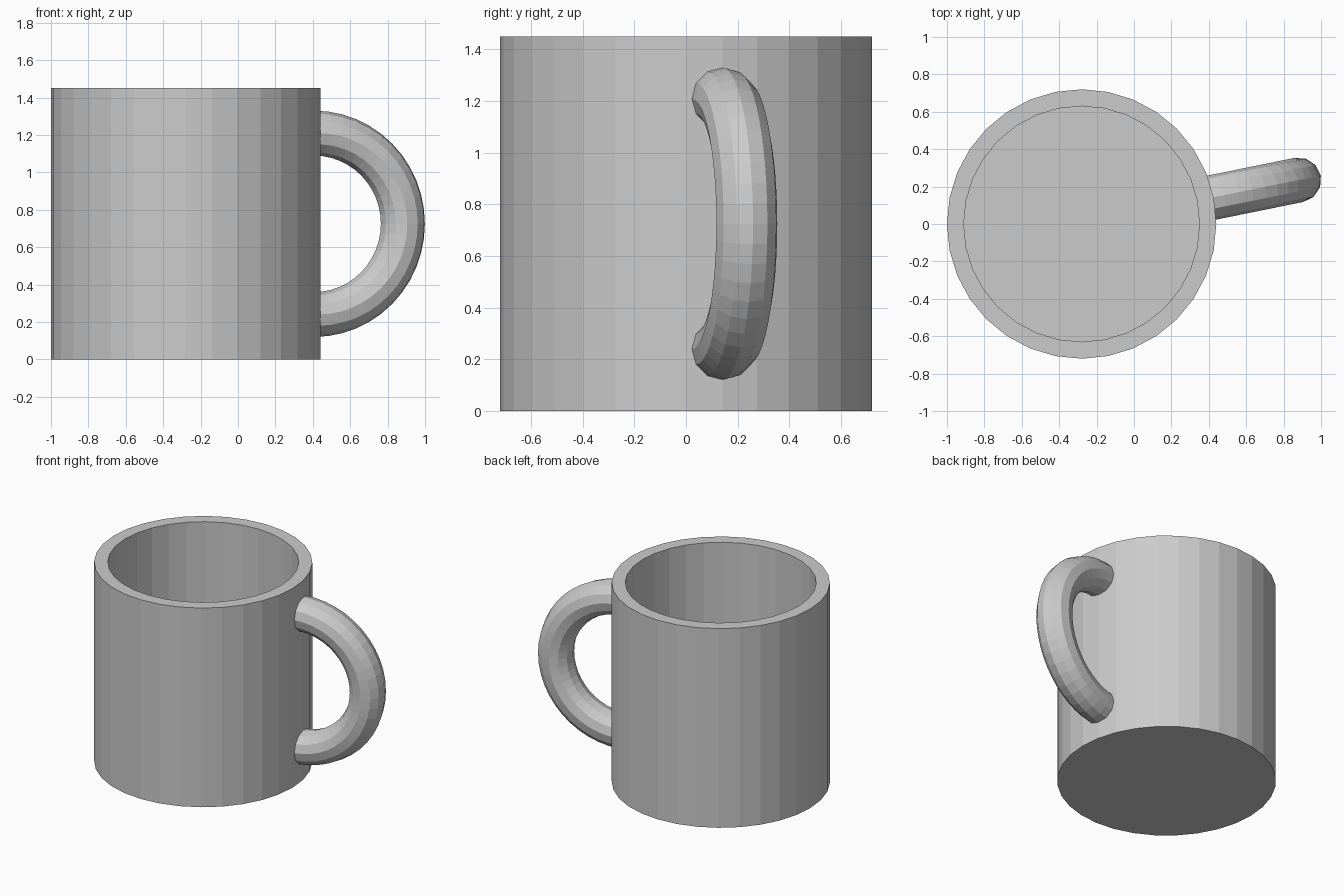
import bpy, bmesh
from math import cos, sin, pi

if "Cube" in bpy.data.objects:
    bpy.data.objects.remove(bpy.data.objects["Cube"])

CX, SIDES = -0.28, 32


def make_object(name, bm):
    bmesh.ops.recalc_face_normals(bm, faces=bm.faces)
    mesh = bpy.data.meshes.new(name)
    bm.to_mesh(mesh)
    bm.free()
    obj = bpy.data.objects.new(name, mesh)
    bpy.context.collection.objects.link(obj)
    return obj


def skin(bm, rings):
    """Bridge consecutive closed rings and cap both ends."""
    rings = [[bm.verts.new(p) for p in ring] for ring in rings]
    for a, b in zip(rings, rings[1:]):
        n = len(a)
        for i in range(n):
            bm.faces.new((a[i], a[(i + 1) % n], b[(i + 1) % n], b[i]))
    bm.faces.new(rings[0])
    bm.faces.new(rings[-1])


# Cup: outer wall, flat rim, inner wall and floor
profile = [(0.72, 0), (0.72, 1.45), (0.63, 1.45), (0.63, 0.10)]
bm = bmesh.new()
skin(bm, [[(r * cos(2 * pi * i / SIDES), r * sin(2 * pi * i / SIDES), z)
           for i in range(SIDES)] for r, z in profile])
make_object("cup", bm).location.x = CX

# Handle: half ring with a 12-sided tube, ends buried in the wall
OFFSET, MAJOR, MINOR, STEPS, TUBE = 0.70, 0.485, 0.12, 24, 12
rings = []
for s in range(STEPS + 1):
    a = -pi / 2 + pi * s / STEPS
    ring = []
    for t in range(TUBE):
        b = 2 * pi * t / TUBE
        d = MAJOR + MINOR * cos(b)
        ring.append((OFFSET + d * cos(a), MINOR * sin(b), d * sin(a)))
    rings.append(ring)
bm = bmesh.new()
skin(bm, rings)
handle = make_object("handle", bm)
handle.location = (CX, 0, 0.725)
handle.rotation_euler.z = 0.2
